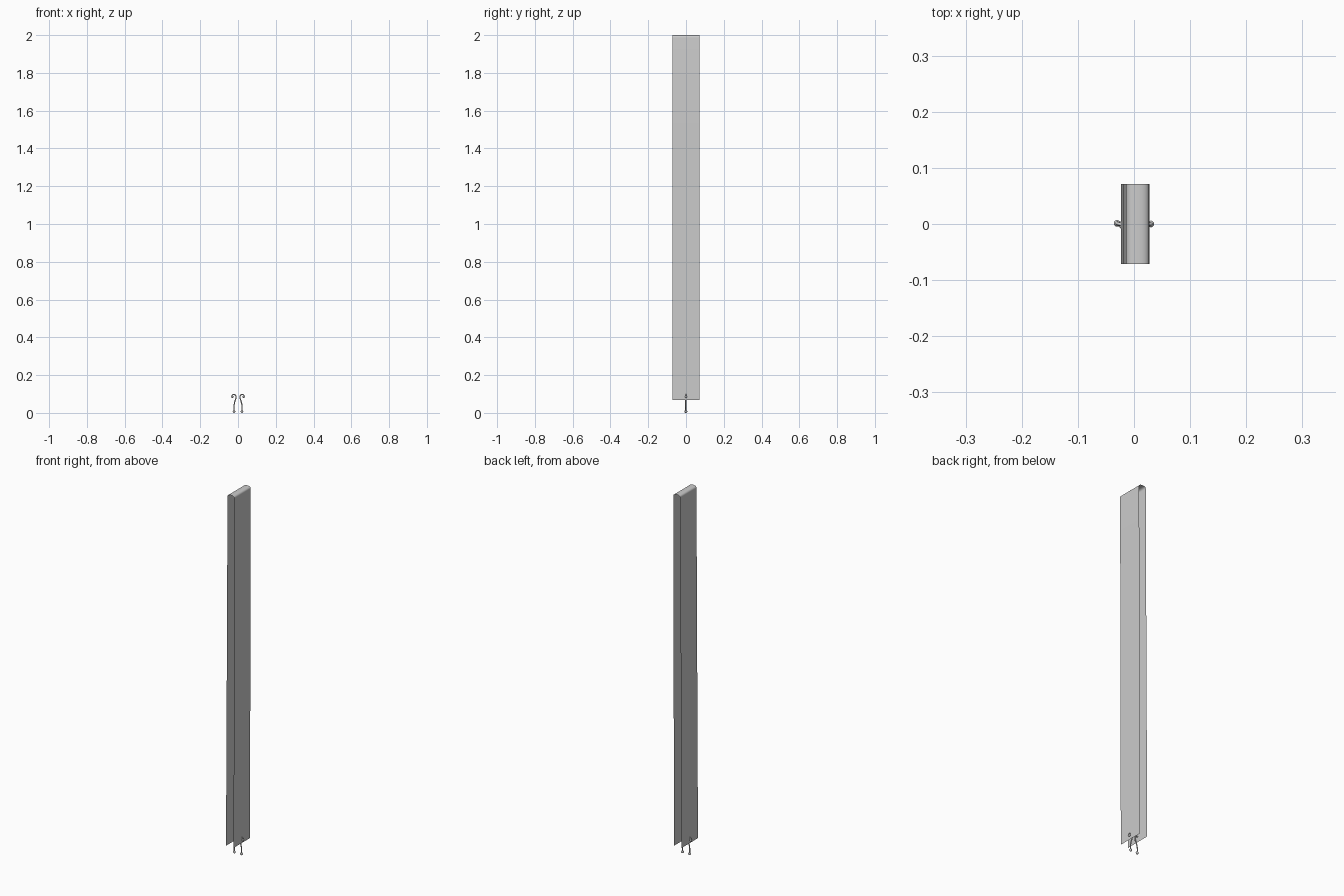
import bpy, bmesh, math
from mathutils import Vector

if "Cube" in bpy.data.objects:
    bpy.data.objects.remove(bpy.data.objects["Cube"])

W = 0.071  # half width of the strip


def add_mesh(name, bm):
    me = bpy.data.meshes.new(name)
    bm.to_mesh(me)
    bm.free()
    ob = bpy.data.objects.new(name, me)
    bpy.context.collection.objects.link(ob)
    return ob


# Folded strip: two long thin legs joined by a flattened round fold at the top
cx, r, h = 0.0065, 0.0207, 0.014
profile = [(-0.023, 0.067), (-0.0195, 0.8), (-0.016, 1.5)]
for i in range(13):
    c, s = math.cos(math.pi * i / 12), math.sin(math.pi * i / 12)
    profile.append((cx - r * math.copysign(abs(c) ** 0.8, c),
                    2.0 - h + h * max(s, 0.0) ** 0.8))
profile += [(0.0262, 1.5), (0.0248, 0.8), (0.0228, 0.067)]
bm = bmesh.new()
rows = [[bm.verts.new((x, y, z)) for y in (-W, W)] for x, z in profile]
for a, b in zip(rows, rows[1:]):
    bm.faces.new((a[0], a[1], b[1], b[0]))
bmesh.ops.recalc_face_normals(bm, faces=bm.faces)
for f in bm.faces:
    f.smooth = True
add_mesh("folded_strip", bm)

# Hook wire with a curled top and a ball on each end (outward is +x)
path = [(0.021, 0.007), (0.022, 0.03), (0.018, 0.055), (0.012, 0.075),
        (0.011, 0.088), (0.016, 0.096), (0.024, 0.097), (0.031, 0.092),
        (0.030, 0.085)]


def hook(name, side, skew):
    def place(x, z):
        return Vector((side * x, side * skew * (0.026 - x), z))

    cu = bpy.data.curves.new(name + "_path", 'CURVE')
    cu.dimensions = '3D'
    cu.bevel_depth = 0.003
    cu.bevel_resolution = 2
    cu.use_fill_caps = True
    cu.resolution_u = 4
    sp = cu.splines.new('BEZIER')
    sp.bezier_points.add(len(path) - 1)
    for p, (x, z) in zip(sp.bezier_points, path):
        p.co = place(x, z)
        p.handle_left_type = p.handle_right_type = 'AUTO'
    ob = bpy.data.objects.new(name, cu)
    bpy.context.collection.objects.link(ob)
    for end, (x, z), rad in (("foot", path[0], 0.007), ("tip", path[-1], 0.006)):
        b = bmesh.new()
        bmesh.ops.create_uvsphere(b, u_segments=12, v_segments=8, radius=rad)
        for f in b.faces:
            f.smooth = True
        ball = add_mesh(f"{name}_{end}_ball", b)
        ball.location = place(x, z)


hook("right_hook", 1, 0.0)
hook("left_hook", -1, 0.3)
